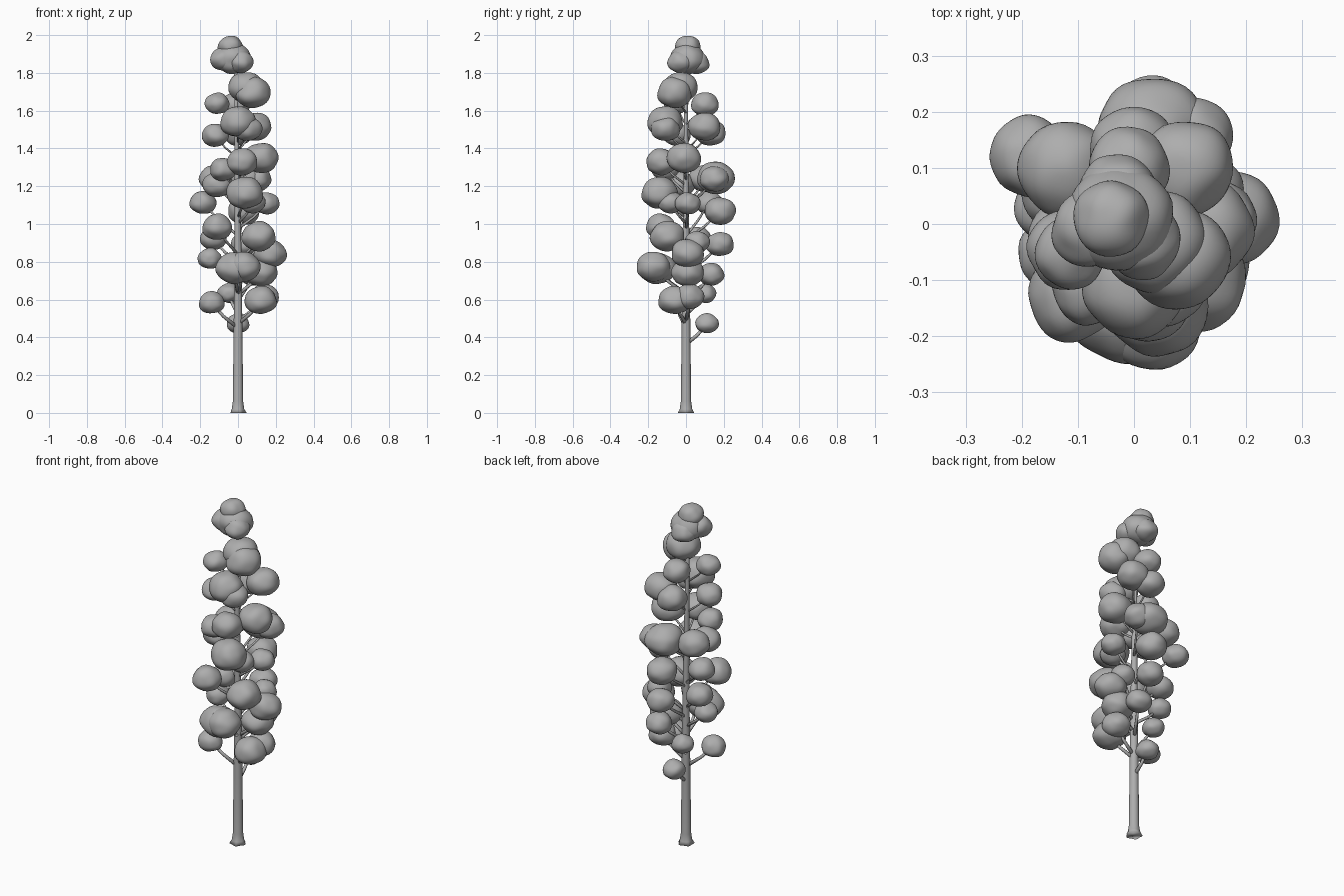
import bpy
import bmesh
import math
from mathutils import Vector, noise

if "Cube" in bpy.data.objects:
    bpy.data.objects.remove(bpy.data.objects["Cube"], do_unlink=True)

# One plain grey for the whole tree
grey = bpy.data.materials.new("plain_grey")
grey.use_nodes = True
colour = (0.42, 0.42, 0.42, 1)
grey.diffuse_color = colour
grey.node_tree.nodes["Principled BSDF"].inputs["Base Color"].default_value = colour


def add_object(name, bm):
    """Turn a bmesh into a smooth shaded grey object."""
    bmesh.ops.recalc_face_normals(bm, faces=bm.faces)
    for face in bm.faces:
        face.smooth = True
    mesh = bpy.data.meshes.new(name)
    bm.to_mesh(mesh)
    bm.free()
    mesh.materials.append(grey)
    obj = bpy.data.objects.new(name, mesh)
    bpy.context.collection.objects.link(obj)
    return obj


def tube(bm, points, radii, sides, ridge=0.0):
    """Sweep a tapering ring along points, with optional root ridges."""
    rings = []
    for i, point in enumerate(points):
        ahead = points[min(i + 1, len(points) - 1)] - points[max(i - 1, 0)]
        turn = Vector((0, 0, 1)).rotation_difference(ahead)
        ring = []
        for k in range(sides):
            angle = math.tau * k / sides
            flare = ridge * math.cos(5 * angle) if i == 0 else 0
            r = radii[i] * (1 + flare)
            offset = Vector((r * math.cos(angle), r * math.sin(angle), 0))
            ring.append(bm.verts.new(point + turn @ offset))
        rings.append(ring)
    for low, high in zip(rings, rings[1:]):
        for k in range(sides):
            n = (k + 1) % sides
            bm.faces.new((low[k], low[n], high[n], high[k]))
    bm.faces.new(rings[0][::-1])
    bm.faces.new(rings[-1])


def leaf_clump(bm, centre, radius):
    """Softly lumpy ball with a flatter underside."""
    ball = bmesh.ops.create_icosphere(bm, subdivisions=4, radius=1)
    for v in ball["verts"]:
        lump = noise.noise(v.co * 1.3 + centre * 40)
        co = v.co * radius * (1.02 + 0.09 * lump)
        co.z *= 0.93 if co.z > 0 else 0.8
        v.co = centre + co


def trunk_radius(z):
    return 0.028 - 0.011 * z


# Clumps in each tier: x, y, z, radius
lower = [
    (0, .11, .47, .06), (-.14, -.055, .58, .066), (-.05, .1, .63, .058),
    (.12, -.06, .59, .085), (.14, .02, .61, .075), (.08, .135, .73, .068),
    (-.02, -.15, .76, .095), (.03, -.17, .77, .088), (.12, .01, .74, .085),
    (.17, .01, .84, .085), (-.15, .03, .815, .062), (-.13, .06, .92, .07),
    (.04, .18, .89, .073), (.11, -.1, .93, .09), (-.11, -.13, .98, .078),
    (.13, .06, .9, .065),
]
middle = [
    (.03, .18, 1.065, .082), (.15, .01, 1.105, .066), (.08, -.08, 1.11, .065),
    (-.185, .12, 1.11, .07), (.04, -.14, 1.16, .096), (-.11, -.03, 1.205, .076),
    (-.12, .1, 1.235, .083), (.03, .16, 1.24, .098), (.1, .15, 1.235, .075),
    (-.08, -.11, 1.285, .068), (.02, -.13, 1.325, .08), (.12, -.01, 1.345, .09),
]
upper = [
    (-.12, -.045, 1.465, .069), (0, .13, 1.48, .078), (.09, .1, 1.51, .085),
    (0, -.11, 1.535, .092), (.05, -.11, 1.5, .075), (-.11, -.05, 1.635, .063),
    (-.01, .1, 1.63, .072), (.08, -.06, 1.69, .09), (.04, -.03, 1.72, .09),
]
crown = [
    (-.025, .01, 1.87, .093), (-.08, -.01, 1.87, .066), (.015, -.03, 1.855, .066),
    (-.03, .055, 1.85, .068), (-.04, .01, 1.935, .066),
]

# Trunk with a short, ridged foot
heights = [0, 0.02, 0.06, 0.4, 0.8, 1.2, 1.6, 1.88]
bm = bmesh.new()
path = [Vector((-0.015 * max(0, z - 1), 0, z)) for z in heights]
widths = [0.042, 0.033] + [trunk_radius(z) for z in heights[2:]]
tube(bm, path, widths, 20, ridge=0.1)
add_object("trunk", bm)

# Foliage, with a curved branch reaching into each clump
branches = bmesh.new()
for tier, clumps in (("lower", lower), ("middle", middle), ("upper", upper)):
    bm = bmesh.new()
    for x, y, z, radius in clumps:
        centre = Vector((x, y, z))
        leaf_clump(bm, centre, radius)
        reach = math.hypot(x, y)
        start = Vector((0, 0, z - 0.04 - 0.6 * reach))
        bend = start.lerp(centre, 0.55) - Vector((0, 0, 0.01))
        thick = trunk_radius(z) * 0.5
        tube(branches, [start, bend, centre], [thick, thick * 0.8, thick * 0.6], 8)
    add_object(tier + "_foliage", bm)
add_object("branches", branches)

bm = bmesh.new()
for x, y, z, radius in crown:
    leaf_clump(bm, Vector((x, y, z)), radius)
add_object("crown_foliage", bm)
